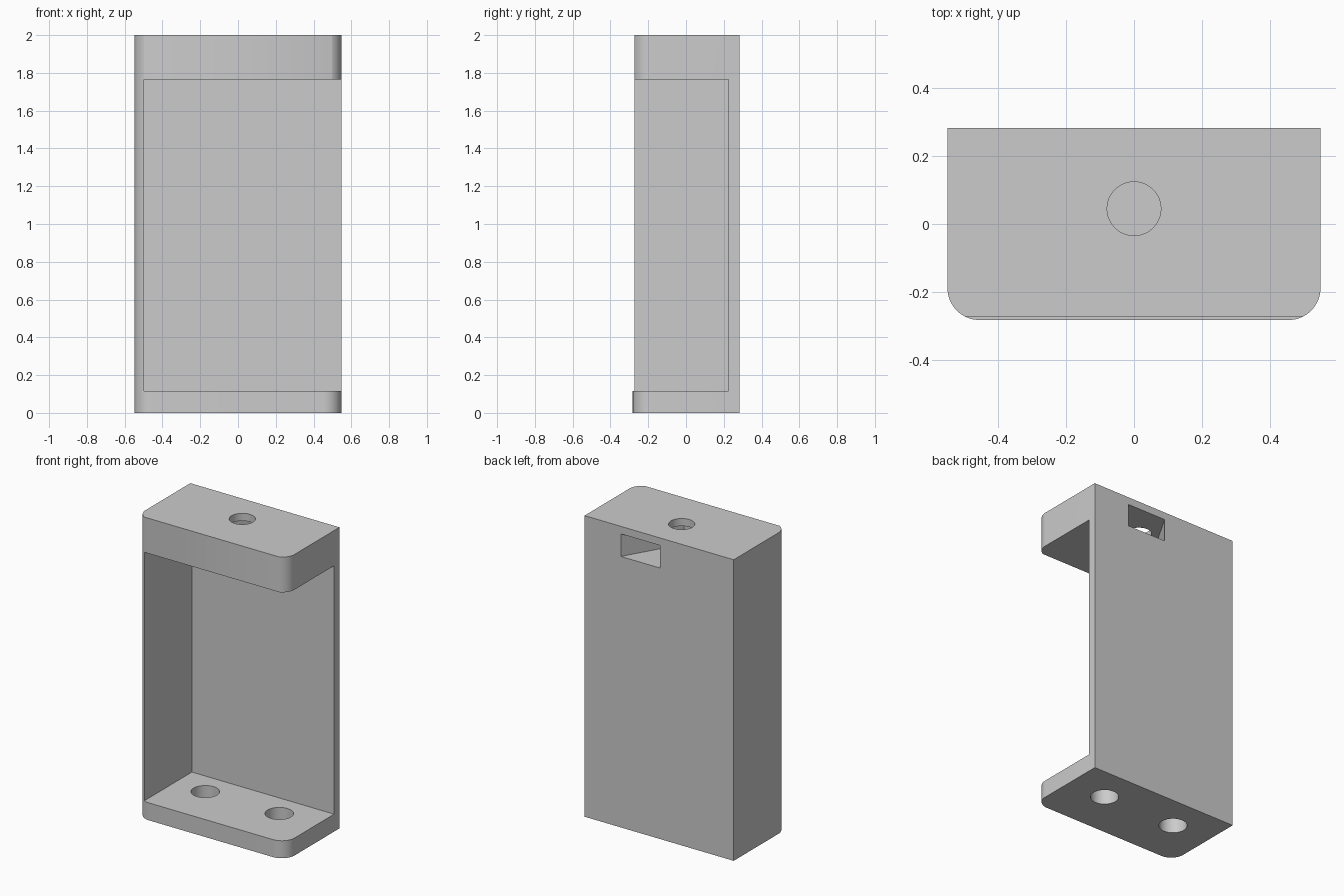
import bpy, bmesh
from math import sin, cos, pi, radians

cube = bpy.data.objects.get("Cube")
if cube:
    bpy.data.objects.remove(cube, do_unlink=True)

HX, HY, HEIGHT = 0.548, 0.282, 2.0   # half width, half depth, height
R = 0.094                            # front corner radius
FLOOR, CEIL = 0.116, 1.766           # cavity bottom and top
HOLE_Y = 0.045

grey = bpy.data.materials.new("plain_grey")
grey.use_nodes = True
color = (0.6, 0.6, 0.6, 1)
grey.diffuse_color = color
grey.node_tree.nodes["Principled BSDF"].inputs["Base Color"].default_value = color


def prism(name, outline, z0, z1):
    """Extrude a flat outline from z0 to z1."""
    bm = bmesh.new()
    face = bm.faces.new([bm.verts.new((x, y, z0)) for x, y in outline])
    new = bmesh.ops.extrude_face_region(bm, geom=[face])["geom"]
    bmesh.ops.translate(bm, vec=(0, 0, z1 - z0),
                        verts=[v for v in new if isinstance(v, bmesh.types.BMVert)])
    bmesh.ops.recalc_face_normals(bm, faces=bm.faces)
    mesh = bpy.data.meshes.new(name)
    bm.to_mesh(mesh)
    bm.free()
    mesh.materials.append(grey)
    obj = bpy.data.objects.new(name, mesh)
    bpy.context.collection.objects.link(obj)
    return obj


def rect(x0, x1, y0, y1):
    return [(x0, y0), (x1, y0), (x1, y1), (x0, y1)]


def arc(cx, cy, r, start, end, steps):
    angles = [start + (end - start) * i / steps for i in range(steps + 1)]
    return [(cx + r * cos(a), cy + r * sin(a)) for a in angles]


def circle(cx, cy, r, sides=48):
    return arc(cx, cy, r, 0, 2 * pi, sides)[:-1]


def cut(body, outline, z0, z1):
    """Subtract a prism from the body and discard the cutter."""
    cutter = prism("cutter", outline, z0, z1)
    cutter.hide_render = True
    mod = body.modifiers.new("cut", 'BOOLEAN')
    mod.operation, mod.solver, mod.object = 'DIFFERENCE', 'EXACT', cutter
    bpy.context.view_layer.objects.active = body
    bpy.ops.object.modifier_apply(modifier=mod.name)
    bpy.data.objects.remove(cutter, do_unlink=True)


# Block with two rounded front corners
outline = [(HX, HY), (-HX, HY)]
outline += arc(-HX + R, -HY + R, R, pi, 1.5 * pi, 16)
outline += arc(HX - R, -HY + R, R, 1.5 * pi, 2 * pi, 16)
holder = prism("holder_body", outline, 0, HEIGHT)

# Cavity open to the front and one side, leaving a back and one side wall
cut(holder, rect(-0.497, 1, -1, 0.226), FLOOR, CEIL)

# Front above the bottom plate is trimmed slightly shallower
cut(holder, rect(-1, 1, -1, -0.272), FLOOR, HEIGHT + 0.1)

# Two through holes in the bottom plate
for side in (-1, 1):
    cut(holder, circle(side * 0.272, HOLE_Y, 0.086), -0.1, FLOOR + 0.1)

# Hexagonal nut pocket, slid in at an angle from the back
half = 0.125
tip = half / cos(radians(30))
pocket = [(-tip, 0), (-tip / 2, -half), (0.5, -half), (0.5, half), (-tip / 2, half)]
c, s = cos(radians(60)), sin(radians(60))
cut(holder, [(u * c - v * s, HOLE_Y + u * s + v * c) for u, v in pocket], 1.80, 1.95)

# Screw hole from the top down into the nut pocket
cut(holder, circle(0, HOLE_Y, 0.079), 1.88, HEIGHT + 0.1)

# Smooth curved walls, sharp edges kept
bpy.ops.object.select_all(action='DESELECT')
holder.select_set(True)
bpy.context.view_layer.objects.active = holder
bpy.ops.object.shade_smooth_by_angle(angle=radians(30))
